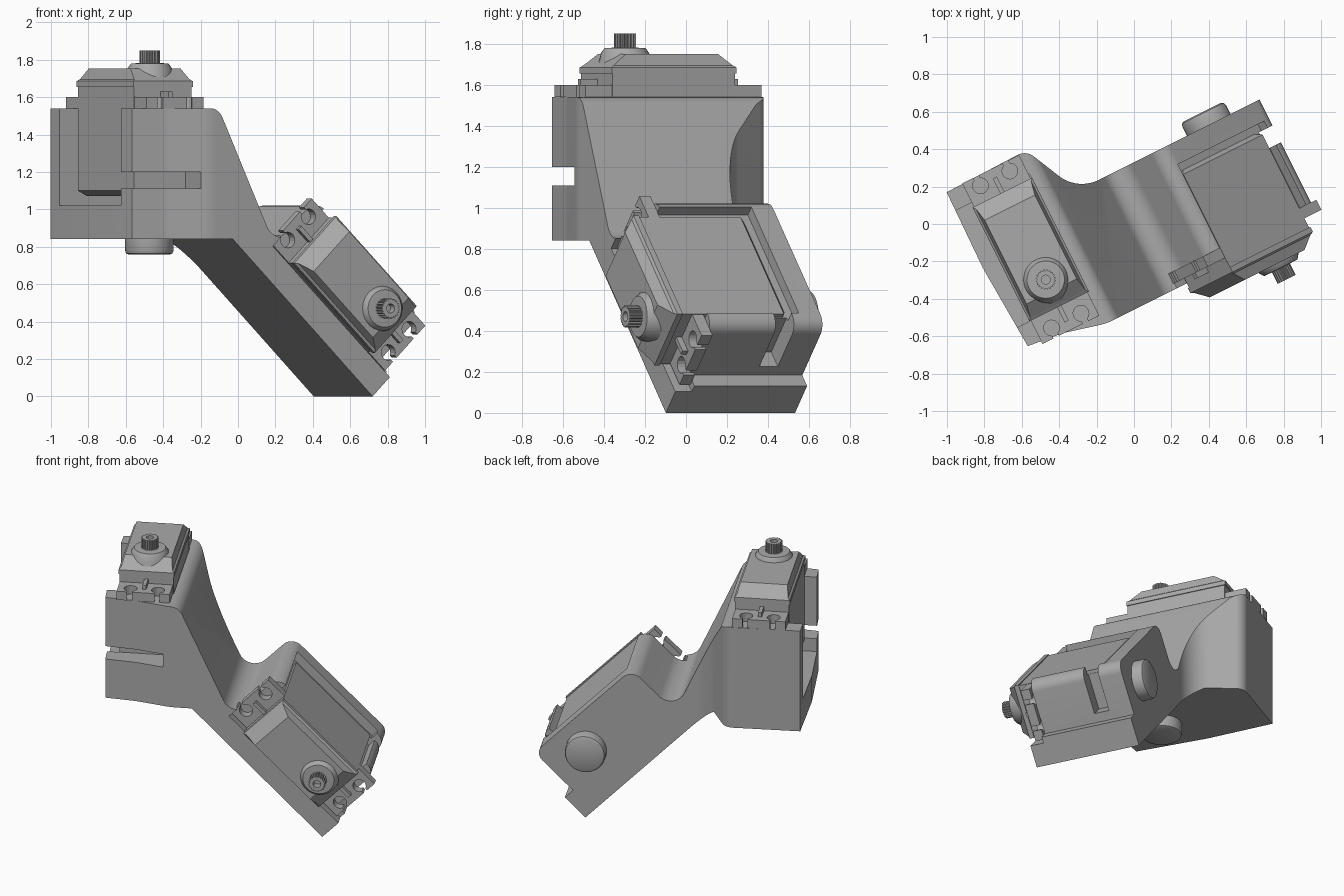
import bpy, bmesh, math
from mathutils import Matrix, Vector

if "Cube" in bpy.data.objects:
    bpy.data.objects.remove(bpy.data.objects["Cube"], do_unlink=True)

grey = bpy.data.materials.new("plain_grey")
grey.use_nodes = True
grey.diffuse_color = (0.4, 0.4, 0.4, 1)
grey.node_tree.nodes["Principled BSDF"].inputs["Base Color"].default_value = grey.diffuse_color

# Frames: the whole bracket is turned about z, the lower arm is tilted 45 degrees
TURN = Matrix.Rotation(math.atan(0.5), 4, 'Z')
S = math.sqrt(0.5)


def frame(x, y, z, origin=(0, 0, 0)):
    m = Matrix((x, y, z)).transposed().to_4x4()
    return TURN @ Matrix.Translation(origin) @ m


PLAN = TURN
ARM = frame((S, 0, -S), (S, 0, S), (0, -1, 0))
UPPER_SERVO = frame((0, -1, 0), (1, 0, 0), (0, 0, 1), (-0.555, 0.125, 1.54))
LOWER_SERVO = ARM @ Matrix.Translation((-0.09, 0.755, 0.32))


def finish(name, bm, m):
    bmesh.ops.transform(bm, matrix=m, verts=bm.verts)
    bmesh.ops.recalc_face_normals(bm, faces=bm.faces)
    me = bpy.data.meshes.new(name)
    bm.to_mesh(me)
    bm.free()
    me.materials.append(grey)
    ob = bpy.data.objects.new(name, me)
    bpy.context.collection.objects.link(ob)
    return ob


def loft(name, rings, m):
    """Stack of (height, 2D outline) rings with capped ends."""
    bm = bmesh.new()
    loops = [[bm.verts.new((x, y, h)) for x, y in pts] for h, pts in rings]
    for a, b in zip(loops, loops[1:]):
        for i in range(len(a)):
            j = (i + 1) % len(a)
            bm.faces.new((a[i], a[j], b[j], b[i]))
    bm.faces.new(loops[0])
    bm.faces.new(loops[-1])
    return finish(name, bm, m)


def prism(name, pts, h0, h1, m):
    return loft(name, [(h0, pts), (h1, pts)], m)


def rect(x0, x1, y0, y1):
    return [(x0, y0), (x1, y0), (x1, y1), (x0, y1)]


def circle(r, n=40, cx=0, cy=0):
    return [(cx + r * math.cos(math.tau * i / n), cy + r * math.sin(math.tau * i / n))
            for i in range(n)]


def rounded(corners, steps=10):
    """Polygon whose corners (x, y, radius) are replaced by arcs."""
    out = []
    for i, (x, y, r) in enumerate(corners):
        c = Vector((x, y))
        if not r:
            out.append((x, y))
            continue
        a = (Vector(corners[i - 1][:2]) - c).normalized()
        b = (Vector(corners[(i + 1) % len(corners)][:2]) - c).normalized()
        half = a.angle(b) / 2
        mid = c + (a + b).normalized() * r / math.sin(half)
        start = c + a * r / math.tan(half) - mid
        end = c + b * r / math.tan(half) - mid
        sweep = start.angle_signed(end)
        for k in range(steps + 1):
            v = start.copy()
            v.rotate(Matrix.Rotation(-sweep * k / steps, 2))
            out.append(tuple(mid + v))
    return out


def boolean(ob, other, op='DIFFERENCE'):
    mod = ob.modifiers.new("cut", 'BOOLEAN')
    mod.object, mod.operation, mod.solver = other, op, 'EXACT'
    other.hide_render = True
    bpy.context.view_layer.objects.active = ob
    bpy.ops.object.modifier_apply(modifier=mod.name)
    bpy.data.objects.remove(other, do_unlink=True)


def smooth(ob):
    bpy.ops.object.select_all(action='DESELECT')
    ob.select_set(True)
    bpy.context.view_layer.objects.active = ob
    bpy.ops.object.shade_smooth_by_angle(angle=math.radians(30))


# Bracket: plan outline crossed with the side profile
plan = rounded([(-0.82, 0.6, 0), (-0.828, 0.15, 0), (-0.80, -0.33, 0), (-0.6, -0.352, 0.3),
                (-0.37, -0.41, 0.3), (1.5, -0.41, 0), (1.5, 0.295, 0),
                (-0.19, 0.295, 0.2), (-0.34, 0.61, 0.08)])
bracket = prism("bracket", plan, -0.2, 2, PLAN)


def tilt(u, z, r=0):
    return ((u - z) * S, (u + z) * S, r)


side = rounded([tilt(-1, 0.84), tilt(-0.235, 0.84), tilt(0.6, 0), (0.424, 0.61, 0),
                (0.35, 0.61, 0), (0.35, 0.96, 0.07), (-0.53, 0.96, 0.08),
                tilt(0.028, 0.778, 0.1), tilt(-0.32, 1.54, 0.08), tilt(-1, 1.54)])
boolean(bracket, prism("side_profile", side, -1, 1, ARM), 'INTERSECT')

# Openings: servo pocket, cable slots, lower servo seat, side recess
for shape, h0, h1, m in (
        (rect(-1, -0.38, -0.215, 0.49), 1.02, 1.7, PLAN),
        (rect(-1, -0.42, -0.6, -0.2), 1.11, 1.2, PLAN),
        (rect(-0.565, 0.6, 0.57, 1.3), 0.32, 1, ARM),
        (rect(-0.46, 0.27, 0.905, 1.3), -0.18, 1, ARM),
        (rect(0.25, 0.5, 0.67, 1.3), -0.14, -0.04, ARM)):
    boolean(bracket, prism("cutter", shape, h0, h1, m))
smooth(bracket)

# Pivot discs opposite each output shaft
for name, m, base in (("upper_pivot_disc", UPPER_SERVO, -0.7),
                      ("lower_pivot_disc", LOWER_SERVO, -0.61)):
    m = m @ Matrix.Translation((0.175, 0, base))
    disc = loft(name, [(0.02, circle(0.13)), (-0.06, circle(0.13)),
                       (-0.075, circle(0.124)), (-0.082, circle(0.11))], m)
    smooth(disc)


def tab_outline(sign):
    """Mounting ear with two keyhole slots open at its end."""
    tip, gap, r, hole, spread = 0.48, 0.016, 0.042, 0.425, 0.088
    pts = [(0.32, -0.17), (tip, -0.17)]
    a0 = math.asin(gap / r)
    for w in (-spread, spread):
        pts.append((tip, w - gap))
        for k in range(17):
            a = -a0 - (math.tau - 2 * a0) * k / 16
            pts.append((hole + r * math.cos(a), w + r * math.sin(a)))
        pts.append((tip, w + gap))
    pts += [(tip, 0.17), (0.32, 0.17)]
    return [(sign * x, y) for x, y in pts]


def box_rings(*sizes):
    return [(h, rect(-l, l, -w, w)) for h, l, w in sizes]


def servo(label, m):
    loft(label + "_servo_body", box_rings((-0.47, 0.29, 0.14), (-0.44, 0.335, 0.172),
                                          (0.13, 0.335, 0.172)), m)
    loft(label + "_servo_lid", box_rings((0.115, 0.34, 0.178), (0.145, 0.34, 0.178),
                                         (0.155, 0.325, 0.165), (0.212, 0.25, 0.15)), m)
    for side_name, sign in (("near", 1), ("far", -1)):
        prism(f"{label}_{side_name}_tab", tab_outline(sign), 0, 0.06, m)
        a, b = sorted((sign * 0.33, sign * 0.43))
        prism(f"{label}_{side_name}_rib", rect(a, b, -0.012, 0.012), 0.05, 0.09, m)
    # Conical collar and splined output shaft
    at = m @ Matrix.Translation((0.18, 0, 0))
    smooth(loft(label + "_collar", [(0.145, circle(0.14)), (0.18, circle(0.125)), (0.215, circle(0.118)),
                                    (0.24, circle(0.1)), (0.242, circle(0.05))], at))
    teeth = [(x * (1 if i % 4 < 2 else 0.88), y * (1 if i % 4 < 2 else 0.88))
             for i, (x, y) in enumerate(circle(0.054, 80))]
    shaft = prism(label + "_splined_shaft", teeth, 0.23, 0.31, at)
    boolean(shaft, prism("screw_hole", circle(0.024, 24), 0.26, 0.4, at))


servo("upper", UPPER_SERVO)
servo("lower", LOWER_SERVO)
